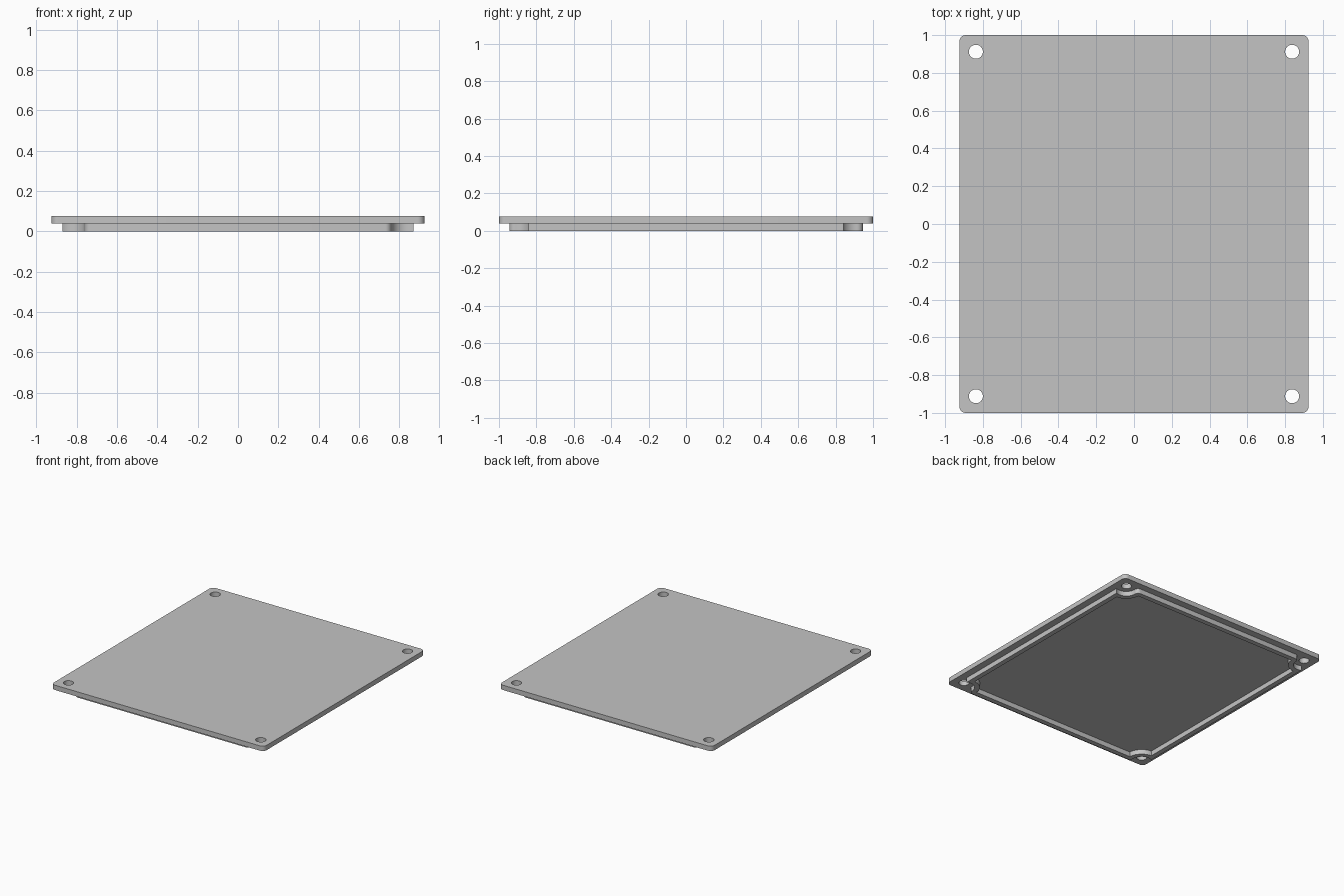
import bpy, bmesh
from math import pi, sin, cos, sqrt, atan2, radians

cube = bpy.data.objects.get("Cube")
if cube:
    bpy.data.objects.remove(cube, do_unlink=True)

grey = bpy.data.materials.new("plain_grey")
grey.use_nodes = True
colour = (0.55, 0.55, 0.55, 1)
grey.diffuse_color = colour
grey.node_tree.nodes["Principled BSDF"].inputs["Base Color"].default_value = colour

HALF_X, HALF_Y = 0.925, 1.0
HOLE_X, HOLE_Y, HOLE_R = 0.837, 0.912, 0.037
THICK = 0.038      # height of plate and of lip
WALL = 0.038       # lip wall width
NOTCH = 0.077      # clearance around each screw hole


def arc(cx, cy, r, a0, a1, n=12):
    return [(cx + r * cos(a0 + (a1 - a0) * i / n),
             cy + r * sin(a0 + (a1 - a0) * i / n)) for i in range(n + 1)]


def mirror_quarter(pts):
    """Closed outline from its +x +y corner, listed counter-clockwise."""
    out = []
    for sx, sy in ((1, 1), (-1, 1), (-1, -1), (1, -1)):
        corner = [(x * sx, y * sy) for x, y in pts]
        out += corner if sx * sy > 0 else corner[::-1]
    return out


def slab(name, outlines, z0, z1):
    """Flat body with holes, from closed outlines."""
    cu = bpy.data.curves.new(name, "CURVE")
    cu.dimensions, cu.fill_mode, cu.extrude = "2D", "BOTH", (z1 - z0) / 2
    for pts in outlines:
        sp = cu.splines.new("POLY")
        sp.points.add(len(pts) - 1)
        for p, (x, y) in zip(sp.points, pts):
            p.co = (x, y, 0, 1)
        sp.use_cyclic_u = True
    ob = bpy.data.objects.new(name, cu)
    bpy.context.collection.objects.link(ob)
    bpy.ops.object.select_all(action="DESELECT")
    ob.select_set(True)
    bpy.context.view_layer.objects.active = ob
    bpy.ops.object.convert(target="MESH")
    ob = bpy.context.object
    ob.name = name
    bm = bmesh.new()
    bm.from_mesh(ob.data)
    bmesh.ops.remove_doubles(bm, verts=bm.verts, dist=1e-5)
    bmesh.ops.translate(bm, verts=bm.verts, vec=(0, 0, (z0 + z1) / 2))
    bmesh.ops.recalc_face_normals(bm, faces=bm.faces)
    bm.to_mesh(ob.data)
    bm.free()
    ob.data.materials.clear()
    ob.data.materials.append(grey)
    bpy.ops.object.shade_smooth_by_angle(angle=radians(30))
    return ob


def lip_corner(wx, wy, r, fillet):
    """Corner scooped around the hole, eased into the end walls."""
    start = atan2(-sqrt(r * r - (wx - HOLE_X) ** 2), wx - HOLE_X) + 2 * pi
    dy = wy - fillet - HOLE_Y
    dx = -sqrt((r + fillet) ** 2 - dy * dy)
    end = atan2(dy, dx) % (2 * pi)
    pts = arc(HOLE_X, HOLE_Y, r, start, end, 24)
    if fillet:
        pts += arc(HOLE_X + dx, HOLE_Y + dy, fillet, end - pi, pi / 2, 8)[1:]
    return pts


# Cover plate with four screw holes
R = 0.035
edge = mirror_quarter(arc(HALF_X - R, HALF_Y - R, R, 0, pi / 2, 8))
holes = [arc(sx * HOLE_X, sy * HOLE_Y, HOLE_R, 0, 2 * pi, 40)[:-1]
         for sx in (-1, 1) for sy in (-1, 1)]
slab("cover_plate", [edge] + holes, THICK, 2 * THICK)

# Locating lip under the plate
outer = mirror_quarter(lip_corner(0.87, 0.945, NOTCH, 0.03))
inner = mirror_quarter(lip_corner(0.87 - WALL, 0.945 - WALL, NOTCH + WALL, 0))
slab("locating_lip", [outer, inner], 0, THICK)
